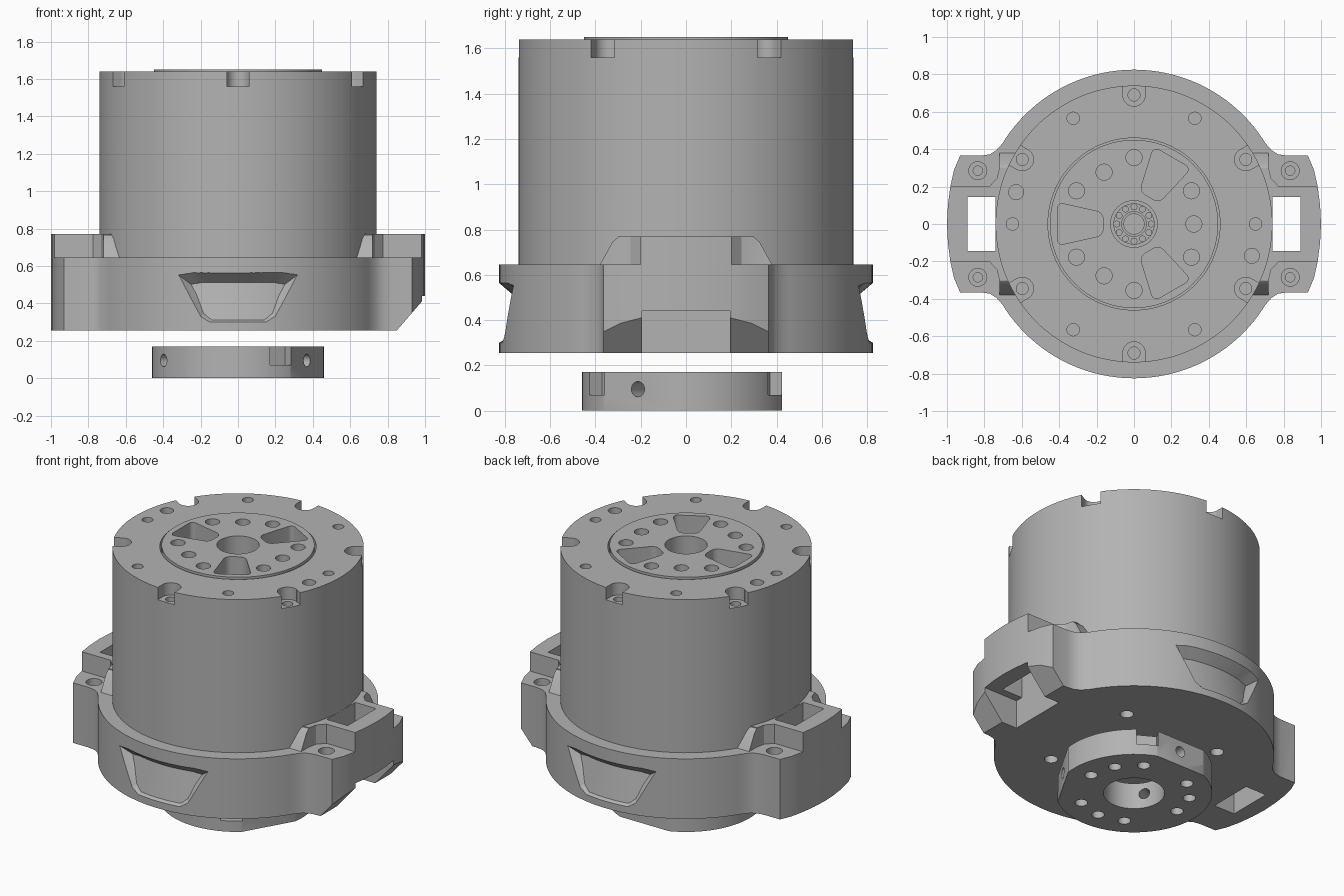
import bpy, bmesh
from math import sin, cos, radians
from mathutils import Matrix, Vector

if "Cube" in bpy.data.objects:
    bpy.data.objects.remove(bpy.data.objects["Cube"])

metal = bpy.data.materials.new("satin grey metal")
metal.use_nodes = True
metal.diffuse_color = (0.45, 0.45, 0.45, 1)
metal.node_tree.nodes["Principled BSDF"].inputs["Base Color"].default_value = (0.45, 0.45, 0.45, 1)


def finish(name, bm):
    bmesh.ops.recalc_face_normals(bm, faces=bm.faces)
    mesh = bpy.data.meshes.new(name)
    bm.to_mesh(mesh)
    bm.free()
    mesh.materials.append(metal)
    ob = bpy.data.objects.new(name, mesh)
    bpy.context.collection.objects.link(ob)
    return ob


def cyl(name, r, z0, z1, x=0, y=0, n=32, top=None):
    bm = bmesh.new()
    bmesh.ops.create_cone(bm, cap_ends=True, segments=n, radius1=r, radius2=top or r, depth=z1 - z0,
                          matrix=Matrix.Translation((x, y, (z0 + z1) / 2)))
    return finish(name, bm)


def prism(name, pts, a, b, plane="xy", r=0, turn=0):
    """Extrude an outline from a to b across its plane, with optional rounded corners."""
    place = {"xy": lambda u, v, w: (u, v, w), "xz": lambda u, v, w: (u, w, v),
             "yz": lambda u, v, w: (w, u, v)}[plane]
    bm = bmesh.new()
    face = bm.faces.new([bm.verts.new(place(u, v, a)) for u, v in pts])
    if r:
        bmesh.ops.bevel(bm, geom=bm.verts[:], offset=r, segments=5, profile=0.5, affect='VERTICES')
    out = bmesh.ops.extrude_face_region(bm, geom=bm.faces[:])
    new = [g for g in out["geom"] if isinstance(g, bmesh.types.BMVert)]
    bmesh.ops.translate(bm, verts=new, vec=Vector(place(0, 0, b - a)))
    bm.transform(Matrix.Rotation(radians(turn), 4, 'Z'))
    return finish(name, bm)


def box(x0, x1, w, z0, z1, turn=0):
    return prism("cutter", [(x0, -w), (x1, -w), (x1, w), (x0, w)], z0, z1, turn=turn)


def combine(ob, tools, operation='DIFFERENCE'):
    bpy.context.view_layer.objects.active = ob
    for tool in tools:
        mod = ob.modifiers.new("shape", 'BOOLEAN')
        mod.operation, mod.solver, mod.object = operation, 'EXACT', tool
        bpy.ops.object.modifier_apply(modifier=mod.name)
        bpy.data.objects.remove(tool)


def polar(r, deg):
    return r * cos(radians(deg)), r * sin(radians(deg))


def holes(r, z0, z1, spots):
    return [cyl("cutter", r, z0, z1, x, y, 24) for x, y in spots]


def mirrored(half):
    return half + [(x, -y) for x, y in reversed(half) if y]


def window_cutter(facing):
    """Curved tapering pocket in the flange wall."""
    bm = bmesh.new()
    corners = [(0.85, 24, 0.585), (0.75, 18, 0.5), (0.75, 12, 0.345), (0.85, 14.5, 0.285)]
    n = 16
    cols = []
    for i in range(n + 1):
        t = 2 * i / n - 1
        # soften the lower corners towards the ends
        lift = 0.03 * max(0, abs(t) - 0.75) / 0.25
        cols.append([bm.verts.new((*polar(r, facing + t * a), z + (lift if z < 0.4 else -lift * 0.4)))
                     for r, a, z in corners])
    for a, b in zip(cols, cols[1:]):
        for k in range(4):
            bm.faces.new([a[k], a[k - 1], b[k - 1], b[k]])
    bm.faces.new(cols[0])
    bm.faces.new(cols[-1])
    return finish("cutter", bm)


# Motor can with screw notches and top holes
can = cyl("motor_can", 0.74, 0.3, 1.64, n=128)
combine(can, [cyl("cutter", 0.46, 1.25, 1.8, n=96)])
notch_angles = range(30, 390, 60)
for a in notch_angles:
    x, y = polar(0.69, a)
    combine(can, [cyl("cutter", 0.06, 1.56, 1.8, x, y), box(0.69, 0.9, 0.06, 1.56, 1.8, a)])
combine(can, holes(0.032, 1.48, 1.7, [polar(0.69, a) for a in notch_angles]))
combine(can, holes(0.033, 1.58, 1.8, [(sx * 0.325, sy * 0.565) for sx in (-1, 1) for sy in (-1, 1)]
                   + [(-0.65, 0), (0.65, 0)]))
combine(can, holes(0.04, 1.58, 1.8, [(-0.63, 0.17), (0.63, -0.17)]))

# Rotor cap with bore, bolt holes and three windows
cap = cyl("rotor_cap", 0.45, 1.24, 1.65, n=96)
combine(cap, [cyl("cutter", 0.125, 1.35, 1.8, n=48)])
for a in (60, 180, 300):
    spoke = [(0.165, -0.06), (0.41, -0.115), (0.41, 0.115), (0.165, 0.06)]
    combine(cap, [prism("cutter", spoke, 1.5, 1.8, r=0.035, turn=a)])
combine(cap, holes(0.043, 1.57, 1.8, [polar(0.355, a) for a in range(30, 390, 60)]
                   + [polar(0.32, a) for a in (0, 120, 240)]))

# Bearing deep inside the bore
race = cyl("bearing_race", 0.11, 1.34, 1.37, n=48)
inner = cyl("bearing_inner_ring", 0.068, 1.34, 1.4, n=40)
combine(inner, [cyl("cutter", 0.054, 1.36, 1.5, n=40)])
rollers = [cyl(f"bearing_roller_{i + 1}", 0.018, 1.36, 1.4, *polar(0.092, 30 * i), 16) for i in range(12)]

# Mounting flange with a pair of handle-like ears
flange = cyl("mounting_flange", 0.825, 0.255, 0.645, n=128)
arc = [(0.93, 0.365), (0.962, 0.29), (0.982, 0.2), (0.995, 0.1), (1.0, 0)]
foot = mirrored([(0.5, 0.435), (0.7, 0.435), (0.735, 0.395), (0.77, 0.373), (0.82, 0.365)] + arc)
raised = mirrored([(0.6, 0.3), (0.72, 0.3), (0.733, 0.245), (0.775, 0.2)] + arc[2:])
wall = [(-0.38, 0.6), (-0.38, 0.645), (-0.325, 0.745), (-0.305, 0.763), (-0.28, 0.77),
        (0.28, 0.77), (0.305, 0.763), (0.325, 0.745), (0.38, 0.645), (0.38, 0.6)]
for turn in (0, 180):
    combine(flange, [prism("ear", foot, 0.255, 0.645, turn=turn),
                     prism("handle", raised, 0.5, 0.77, turn=turn),
                     prism("shoulder", wall, 0.6, 0.72, "yz", turn=turn)], 'UNION')
slope = [(0.836, 0.24), (1.2, 0.24), (1.2, 0.43), (1.0, 0.43)]


def ear_cutters(turn):
    return [box(0.74, 0.89, 0.145, 0.1, 1, turn), box(0.74, 1.2, 0.195, 0.1, 0.44, turn)]


for turn in (0, 180):
    combine(flange, ear_cutters(turn) + [prism("cutter", slope, -0.6, 0.6, "xz", turn=turn)])
ear_bolts = [(sx * 0.835, sy * 0.285) for sx in (-1, 1) for sy in (-1, 1)]
combine(flange, holes(0.048, 0.57, 0.8, ear_bolts) + holes(0.025, 0.45, 0.6, ear_bolts))
combine(flange, [window_cutter(-90), window_cutter(90)])
combine(flange, holes(0.04, 0.1, 0.33, [polar(0.49, a) for a in range(45, 400, 90)]))

# Sloped floor behind the flange windows
floor = cyl("window_floor", 0.81, 0.29, 0.53, n=128, top=0.76)
combine(floor, ear_cutters(0) + ear_cutters(180))
combine(floor, holes(0.04, 0.1, 0.33, [polar(0.49, a) for a in range(45, 400, 90)]))

# Output hub below, with flats, set screw holes and notches
hub = cyl("output_hub", 0.46, 0, 0.17, n=96)
combine(hub, [cyl("cutter", 0.18, -0.1, 0.3, n=48)])
for a in (90, 210, 330):
    screw = cyl("cutter", 0.034, 0.1, 0.6, n=20)
    screw.data.transform(Matrix.Translation((0, 0, 0.095)) @ Matrix.Rotation(radians(a), 4, 'Z')
                         @ Matrix.Rotation(radians(90), 4, 'Y'))
    combine(hub, [box(0.425, 0.6, 0.3, -0.1, 0.3, a), screw])
for a in (60, 120, 240, 300):
    combine(hub, [box(0.39, 0.6, 0.065, 0.07, 0.3, a)])
combine(hub, holes(0.038, -0.1, 0.1, [polar(0.33, a) for a in range(0, 360, 30) if a not in (90, 210, 330)]))

# Smooth shading with crisp edges
bpy.ops.object.select_all(action='DESELECT')
for ob in [can, cap, race, inner, flange, floor, hub] + rollers:
    ob.select_set(True)
bpy.context.view_layer.objects.active = can
bpy.ops.object.shade_smooth_by_angle(angle=radians(25))
